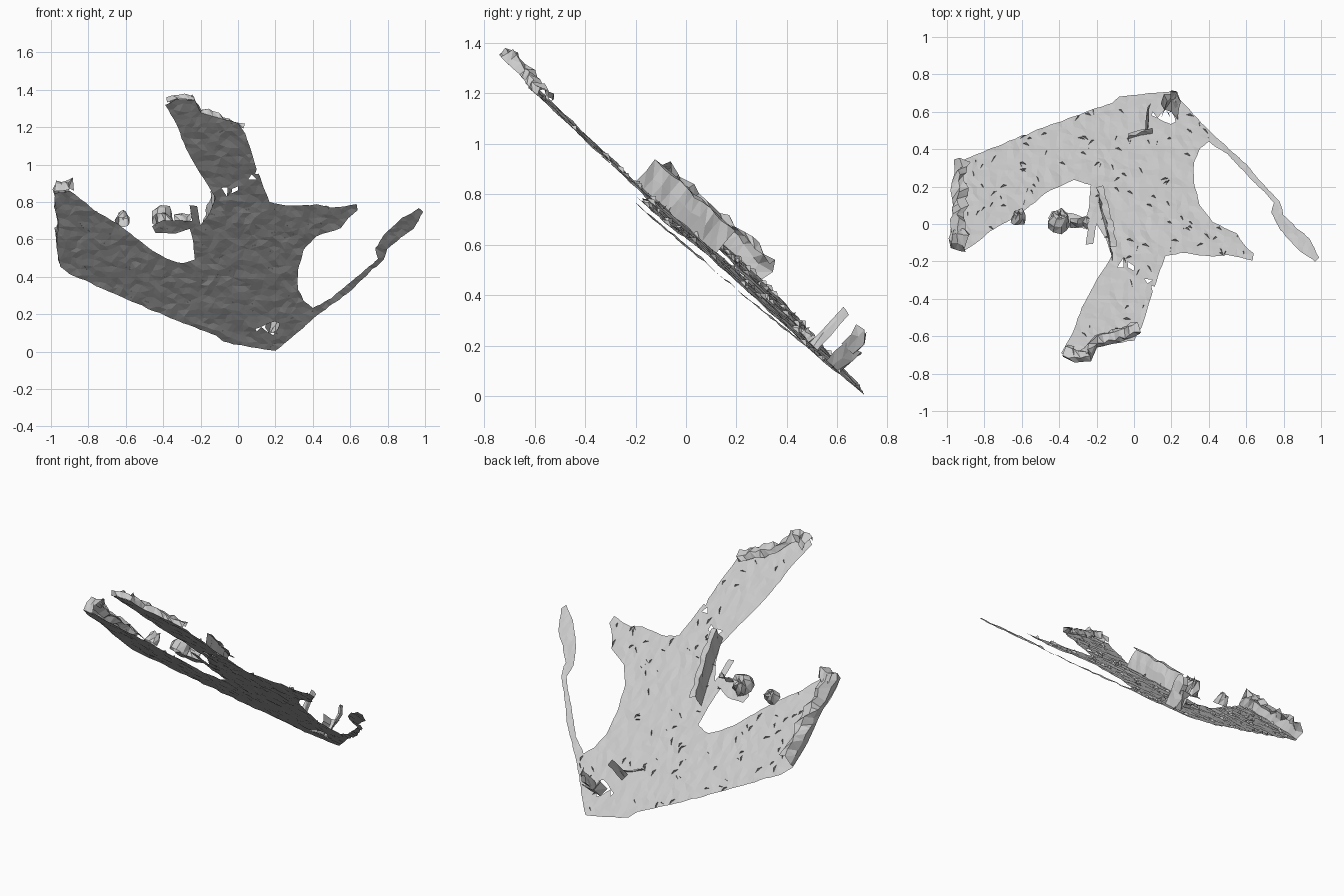
import bpy, random, math
from mathutils import Vector, noise
from mathutils.geometry import delaunay_2d_cdt

if "Cube" in bpy.data.objects:
    bpy.data.objects.remove(bpy.data.objects["Cube"])

random.seed(4)
NORMAL = Vector((0.079, 0.904, 1)).normalized()


def place(x, y, h=0.0):
    """Point on the tilted sheet, lifted h along its normal."""
    bump = 0.007 * noise.noise(Vector((x * 22, y * 22, 0.3)))
    return Vector((x, y, 0.66 - 0.904 * y - 0.079 * x)) + NORMAL * (h + bump)


def add_mesh(name, verts, faces):
    me = bpy.data.meshes.new(name)
    me.from_pydata([tuple(v) for v in verts], [], faces)
    ob = bpy.data.objects.new(name, me)
    bpy.context.collection.objects.link(ob)
    return ob


def inside(p, poly):
    hit = False
    for a, b in zip(poly, poly[1:] + poly[:1]):
        if (a[1] > p[1]) != (b[1] > p[1]):
            if p[0] < a[0] + (p[1] - a[1]) * (b[0] - a[0]) / (b[1] - a[1]):
                hit = not hit
    return hit


def sheet(name, outline, holes=(), step=0.032):
    """Bumpy triangulated patch with a ragged edge and round holes."""
    edge = []
    for a, b in zip(outline, outline[1:] + outline[:1]):
        a, b = Vector(a), Vector(b)
        n = max(1, round((b - a).length / step))
        for i in range(n):
            p = a.lerp(b, i / n)
            w = noise.noise_vector(Vector((p.x * 30, p.y * 30, 2)))
            edge.append(p + Vector((w.x, w.y)) * 0.004)
    n = len(edge)
    pts = list(edge)
    for i in range(int(-1 / step), int(1 / step) + 1):
        for j in range(int(-0.8 / step), int(0.8 / step) + 1):
            p = Vector((i + random.uniform(-.3, .3), j + random.uniform(-.3, .3))) * step
            if inside(p, edge) and min((p - e).length for e in edge) > step * 0.5:
                pts.append(p)
    v, _, f, *_ = delaunay_2d_cdt(pts, [(i, (i + 1) % n) for i in range(n)], [], 0, 1e-5)
    keep = []
    for t in f:
        c = sum((v[i] for i in t), Vector((0, 0))) / len(t)
        if inside(c, edge) and all((c - Vector(h[:2])).length > h[2] for h in holes):
            keep.append(t)
    return add_mesh(name, [place(p.x, p.y) for p in v], keep)


def ribbon(name, path, profile, rough=0.012, step=0.03):
    """Ragged wall: profile of (sideways, height) swept along a path on the sheet."""
    pts = []
    for a, b in zip(path, path[1:]):
        a, b = Vector(a), Vector(b)
        n = max(1, round((b - a).length / step))
        pts += [(a.lerp(b, i / n), (b - a).normalized()) for i in range(n)]
    pts.append((Vector(path[-1]), pts[-1][1]))
    verts, faces, m = [], [], len(profile)
    for p, d in pts:
        side = Vector((-d.y, d.x))
        for k, (s, h) in enumerate(profile):
            r = rough if k else 0
            q = p + side * (s + random.uniform(-r, r)) + d * random.uniform(-r, r) * .6
            verts.append(place(q.x, q.y, h + random.uniform(-r, r)))
    for i in range(len(pts) - 1):
        for k in range(m - 1):
            a = i * m + k
            faces += [(a, a + m, a + 1), (a + 1, a + m, a + m + 1)]
    return add_mesh(name, verts, faces)


def clump(name, x, y, rx, ry, height):
    """Crumpled open mound sitting on the sheet."""
    verts, faces, n = [], [], 9
    for r, h in ((1, 0), (0.9, .55), (0.6, .95), (0.15, .8)):
        for i in range(n):
            a = i * math.tau / n
            k = r * random.uniform(0.75, 1.15)
            verts.append(place(x + rx * k * math.cos(a), y + ry * k * math.sin(a),
                               height * h * random.uniform(.75, 1.1)))
    for j in range(3):
        for i in range(n):
            a, b = j * n + i, j * n + (i + 1) % n
            faces += [(a, b, b + n), (a, b + n, a + n)]
    return add_mesh(name, verts, faces)


# Flat sheet, split in its arms
cracks = [(-.07, -.21, .014), (-.02, -.23, .014), (.03, -.265, .012),
          (.065, -.30, .013), (.1, -.335, .012)]
core = [(-.2, .62), (-.12, .645), (-.08, .68), (.1, .70), (.2, .71), (.25, .66), (.41, .49),
        (.40, .44), (.35, .40), (.32, .33), (.32, .22), (.35, .10), (.42, .01), (.55, -.05),
        (.59, -.11), (.64, -.16), (.635, -.195), (.5, -.165), (.42, -.175), (.25, -.155),
        (.17, -.17), (.15, -.22), (-.12, -.17), (-.15, -.08), (-.2, 0), (-.26, .03),
        (-.24, .09), (-.23, .21)]
left = [(-.2, .62), (-.23, .21), (-.32, .235), (-.45, .18), (-.55, .10), (-.65, .03),
        (-.77, -.04), (-.84, -.10), (-.9, -.14), (-.98, -.12), (-.98, -.03), (-.96, .05),
        (-.97, .2), (-.95, .31), (-.9, .35), (-.7, .43), (-.45, .53)]
upper = [(.15, -.22), (.10, -.36), (.07, -.46), (.04, -.56), (0, -.62), (-.1, -.64),
         (-.2, -.66), (-.23, -.735), (-.33, -.735), (-.39, -.69), (-.33, -.59), (-.28, -.45),
         (-.2, -.30), (-.12, -.17)]
strip = [(.41, .49), (.6, .32), (.72, .18), (.78, .12), (.80, .05), (.87, -.02), (.94, -.08),
         (.99, -.18), (.97, -.2), (.88, -.14), (.78, -.03), (.735, .06), (.75, .115),
         (.6, .27), (.5, .37), (.40, .44)]
spur = [(-.2, 0), (-.22, -.11), (-.26, -.11), (-.245, -.02), (-.31, -.02), (-.4, -.01),
        (-.46, .03), (-.44, .07), (-.33, .06), (-.26, .03)]
sheet("core_sheet", core, [(.18, .57, .036), (.12, -.06, .012), (.1, .58, .012)])
sheet("left_arm_sheet", left)
sheet("upper_arm_sheet", upper, cracks)
sheet("right_strip", strip, step=0.025)
sheet("middle_spur", spur, step=0.025)

# Raised walls and crumpled rims
ribbon("left_rim", [(-.9, -.15), (-.98, -.13), (-.965, .05), (-.97, .2), (-.95, .3)][::-1],
       [(0, 0), (-.005, .05), (.025, .095), (.065, .075)], .014)
ribbon("center_wall", [(-.115, -.2), (-.14, -.07), (-.19, .12)],
       [(0, 0), (.004, .06), (.015, .12), (-.02, .115)], .006)
ribbon("upper_rim", [(-.38, -.71), (-.32, -.74), (-.23, -.735), (-.2, -.66), (-.1, -.64),
                     (.03, -.59)], [(0, 0), (0, .03), (.03, .045), (.055, .02)], .01)
ribbon("low_fin", [(.235, .555), (.2, .60), (.165, .61), (.145, .57)],
       [(0, 0), (0, .06), (-.005, .11)], .014)
ribbon("low_fin_tip", [(.235, .555), (.215, .60), (.19, .605)],
       [(0, .09), (0, .15), (.01, .185)], .008)
ribbon("low_cross_wall", [(-.03, .455), (.04, .475), (.1, .485)],
       [(0, 0), (0, .02), (.008, .03)], .005)
ribbon("low_spike", [(.06, .49), (.07, .505), (.078, .52)],
       [(0, 0), (0, .07), (0, .14), (0, .19)], .006)
clump("middle_clump", -.40, -.005, .065, .05, .095)
clump("left_clump", -.62, .02, .04, .03, .075)
ribbon("spur_wall", [(-.34, -.02), (-.27, -.01), (-.25, -.03)],
       [(0, 0), (0, .04), (.01, .06)], .008)

# Small flakes scattered over the sheet
verts, faces = [], []
while len(faces) < 110:
    p = Vector((random.uniform(-.95, .6), random.uniform(-.7, .68)))
    if any(inside(p, o) for o in (core, left, upper)):
        a = random.uniform(0, math.tau)
        d = Vector((math.cos(a), math.sin(a))) * random.uniform(.012, .022)
        k = len(verts)
        verts += [place(*(p - d)), place(*(p + d)), place(p.x, p.y, .016)]
        faces.append((k, k + 1, k + 2))
add_mesh("surface_flakes", verts, faces)

# Make the sheet faces look up along the sheet normal
for ob in bpy.data.objects:
    if ob.name.endswith(("sheet", "strip", "spur")):
        if sum((p.normal.dot(NORMAL) for p in ob.data.polygons)) < 0:
            ob.data.flip_normals()
